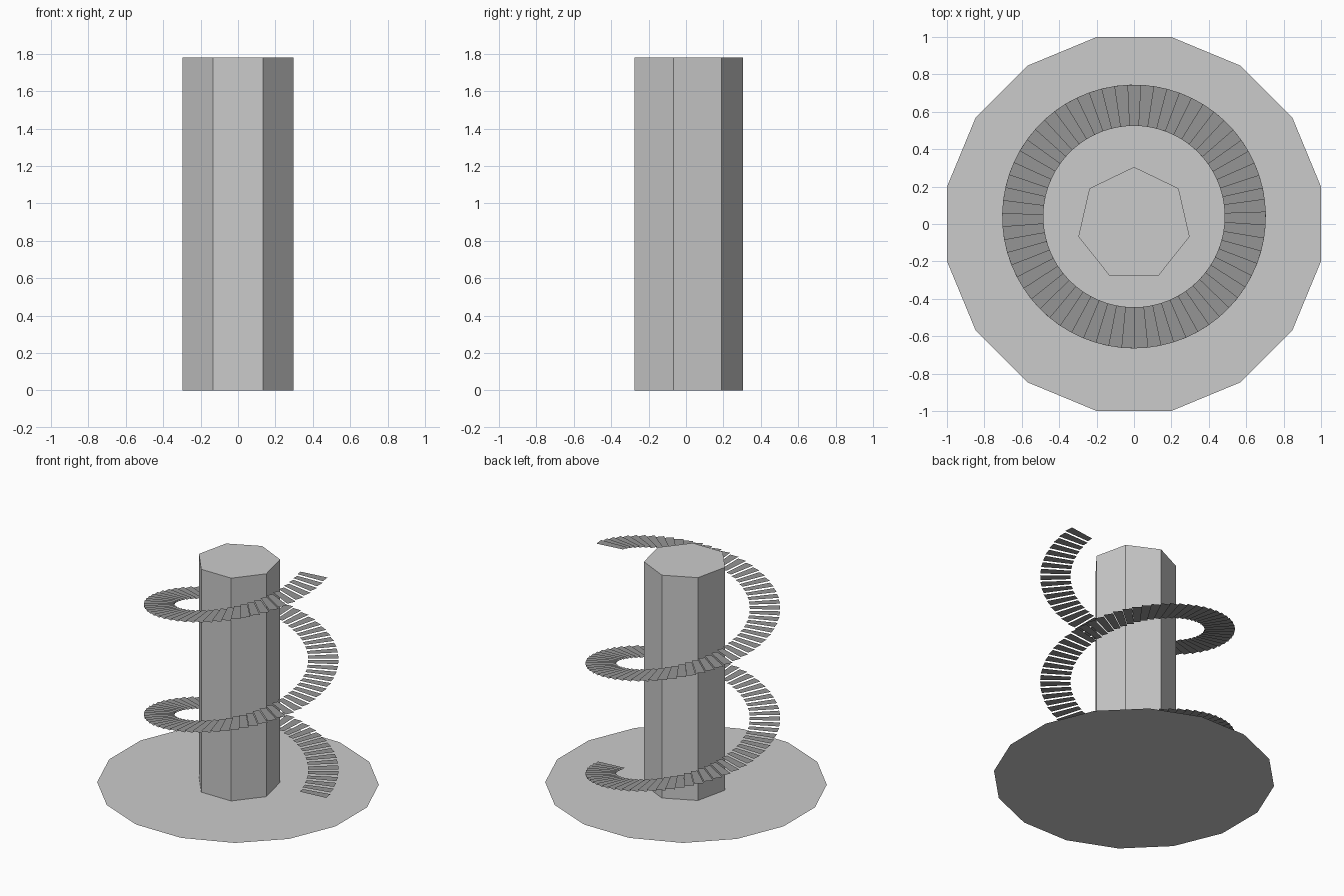
import bpy, bmesh, math

if "Cube" in bpy.data.objects:
    bpy.data.objects.remove(bpy.data.objects["Cube"])


def material(name, grey):
    m = bpy.data.materials.new(name)
    m.diffuse_color = (grey, grey, grey, 1)
    m.use_nodes = True
    m.node_tree.nodes["Principled BSDF"].inputs["Base Color"].default_value = m.diffuse_color
    return m


def finish(bm, name, mat):
    me = bpy.data.meshes.new(name)
    bm.to_mesh(me)
    bm.free()
    me.materials.append(mat)
    ob = bpy.data.objects.new(name, me)
    bpy.context.collection.objects.link(ob)
    return ob


def polygon(bm, sides, radius, start, z=0.0):
    """Flat regular polygon facing up."""
    verts = []
    for i in range(sides):
        a = start + math.tau * i / sides
        verts.append(bm.verts.new((radius * math.cos(a), radius * math.sin(a), z)))
    return bm.faces.new(verts)


light_grey = material("light grey", 0.6)
mid_grey = material("mid grey", 0.3)

# Flat sixteen-sided floor disc
bm = bmesh.new()
polygon(bm, 16, 1 / math.cos(math.pi / 16), math.pi / 16)
finish(bm, "floor_disc", light_grey)

# Seven-sided central column, one corner to the back
HEIGHT = 1.78
bm = bmesh.new()
base = polygon(bm, 7, 0.305, math.pi / 2)
top = bmesh.ops.extrude_face_region(bm, geom=[base])["geom"]
bmesh.ops.translate(bm, vec=(0, 0, HEIGHT),
                    verts=[g for g in top if isinstance(g, bmesh.types.BMVert)])
if base.is_valid:
    bm.faces.remove(base)
bmesh.ops.recalc_face_normals(bm, faces=bm.faces)
finish(bm, "column", light_grey)

# Spiral stair: thin flat treads, two turns, each one a little higher
STEP = 0.1            # radians per tread
COUNT = 126
INNER, OUTER, CENTRE_Y = 0.485, 0.705, 0.04
Z0 = 0.03
RISE = (HEIGHT - Z0) / (COUNT - 1)
bm = bmesh.new()
for k in range(COUNT):
    a, b = (k + 1) * STEP, (k + 2) * STEP
    z = Z0 + k * RISE
    corners = [(INNER, a), (OUTER, a), (OUTER, b), (INNER, b)]
    bm.faces.new([bm.verts.new((r * math.cos(t), CENTRE_Y + r * math.sin(t), z))
                  for r, t in corners])
finish(bm, "spiral_treads", mid_grey)
